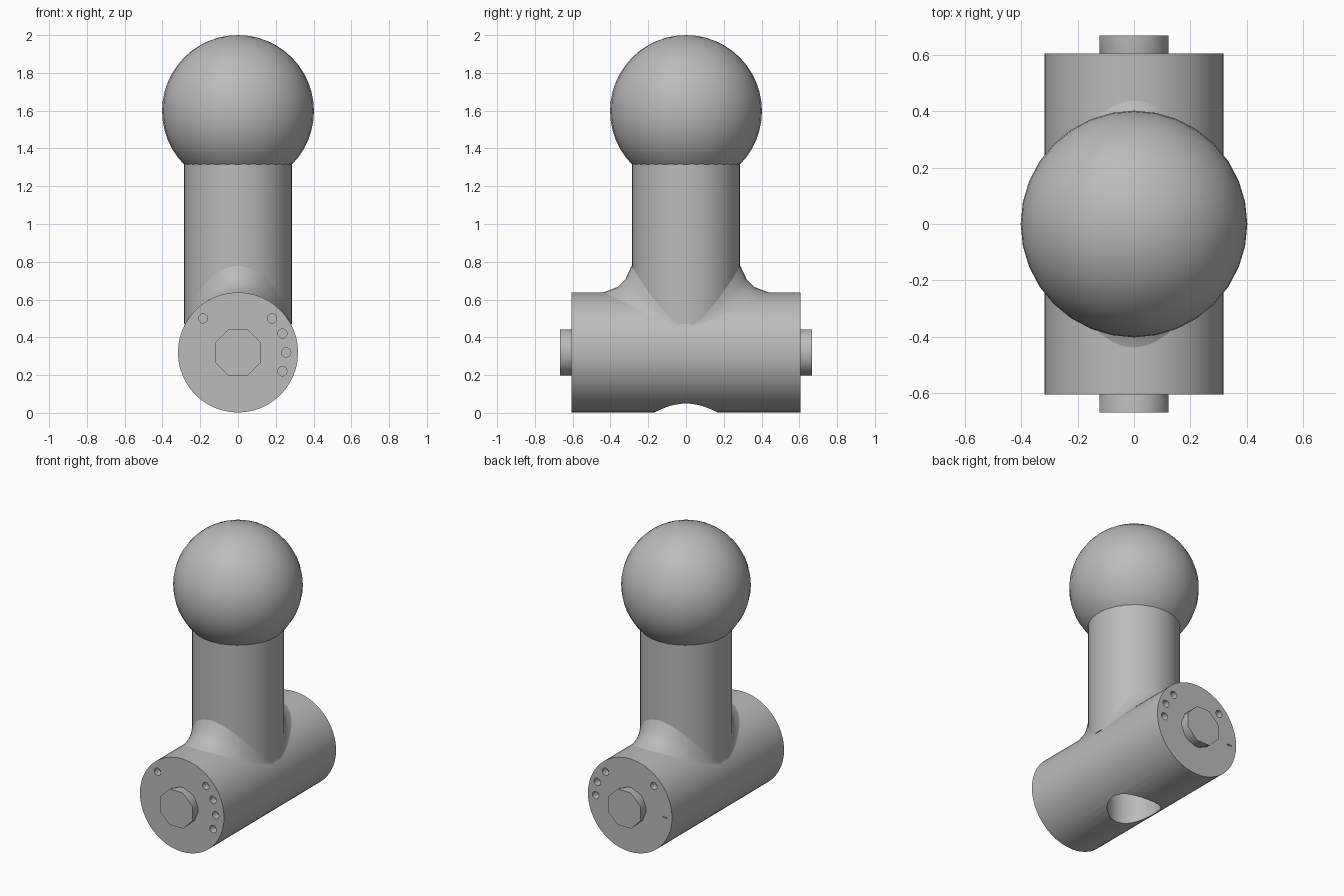
import bpy, bmesh, math
from mathutils import Matrix

if "Cube" in bpy.data.objects:
    bpy.data.objects.remove(bpy.data.objects["Cube"])

grey = bpy.data.materials.new("mid grey")
grey.use_nodes = True
tone = (0.5, 0.5, 0.5, 1)
grey.diffuse_color = tone
grey.node_tree.nodes["Principled BSDF"].inputs["Base Color"].default_value = tone

BODY_R, BODY_Z, HALF = 0.318, 0.32, 0.605
COL_R = 0.286


def finish(bm, name, smooth=True):
    bmesh.ops.recalc_face_normals(bm, faces=bm.faces)
    mesh = bpy.data.meshes.new(name)
    bm.to_mesh(mesh)
    bm.free()
    mesh.materials.append(grey)
    obj = bpy.data.objects.new(name, mesh)
    bpy.context.collection.objects.link(obj)
    if smooth:
        smooth_obj(obj)
    return obj


def smooth_obj(obj):
    bpy.ops.object.select_all(action='DESELECT')
    obj.select_set(True)
    bpy.context.view_layer.objects.active = obj
    bpy.ops.object.shade_smooth_by_angle(angle=math.radians(35))


def add_cylinder(bm, radius, length, centre, sides, along_y=False, scale_z=1):
    turn = Matrix.Rotation(math.pi / 2, 4, 'X') if along_y else Matrix()
    squash = Matrix.Diagonal((1, 1, scale_z, 1))
    bmesh.ops.create_cone(bm, cap_ends=True, segments=sides, radius1=radius,
                          radius2=radius, depth=length,
                          matrix=Matrix.Translation(centre) @ squash @ turn)


# Ball head
bm = bmesh.new()
bmesh.ops.create_uvsphere(bm, u_segments=32, v_segments=24, radius=0.402,
                          matrix=Matrix.Translation((0, 0, 1.598)))
finish(bm, "ball_head")

# Upright column
bm = bmesh.new()
add_cylinder(bm, COL_R, 0.9, (0, 0, 0.92), 48)
finish(bm, "column")

# Horizontal barrel with its cutters
bm = bmesh.new()
add_cylinder(bm, BODY_R, 2 * HALF, (0, 0, BODY_Z), 48, along_y=True)
barrel = finish(bm, "barrel", smooth=False)

bm = bmesh.new()
add_cylinder(bm, 0.167, 0.54, (0, 0, 0.17), 32)
front = [(-0.185, 0.18), (0.18, 0.18), (0.235, 0.1), (0.255, 0), (0.235, -0.1)]
back = [(0.185, 0.18), (0.248, 0.094), (0.26, 0), (-0.18, 0.18)]
for end, spots in ((-1, front), (1, back)):
    for x, z in spots:
        add_cylinder(bm, 0.025, 0.1, (x, end * HALF, BODY_Z + z), 12, True)
# Narrow slot on the back end
add_cylinder(bm, 0.02, 0.1, (-0.264, HALF, BODY_Z - 0.013), 12, True, 0.2)
cutter = finish(bm, "hole_cutter", smooth=False)
cutter.hide_render = True

cut = barrel.modifiers.new("holes", 'BOOLEAN')
cut.operation = 'DIFFERENCE'
cut.solver = 'EXACT'
cut.object = cutter
bpy.context.view_layer.objects.active = barrel
bpy.ops.object.modifier_apply(modifier=cut.name)
bpy.data.objects.remove(cutter)
smooth_obj(barrel)

# Flared fillet between column and barrel, widest at front and back
bm = bmesh.new()
STEPS, rings = 48, []
for reach, rise in ((0, 1), (0.22, 0.5), (0.5, 0.2), (1, 0)):
    ring = []
    for i in range(STEPS):
        a = 2 * math.pi * i / STEPS
        spread = abs(math.sin(a)) ** 1.5
        r = COL_R + 0.002 + 0.15 * reach * spread
        x, y = COL_R * math.cos(a) * (1 + 0.1 * reach * spread), r * math.sin(a)
        z = BODY_Z + math.sqrt(BODY_R ** 2 - x * x) + 0.14 * rise * spread
        ring.append(bm.verts.new((x, y, z)))
    rings.append(ring)
for upper, lower in zip(rings, rings[1:]):
    for i in range(STEPS):
        j = (i + 1) % STEPS
        bm.faces.new((upper[i], upper[j], lower[j], lower[i]))
bmesh.ops.remove_doubles(bm, verts=bm.verts, dist=0.0005)
finish(bm, "column_fillet")

# Faceted bolt heads on both ends
for end, name in ((-1, "front_bolt"), (1, "back_bolt")):
    bm = bmesh.new()
    loops = []
    for y, r, twist in ((HALF - 0.02, 0.123, 0), (0.668, 0.132, 0.5)):
        loops.append([bm.verts.new((r * math.cos((i + twist) * math.pi / 4), end * y,
                                    BODY_Z + r * math.sin((i + twist) * math.pi / 4)))
                      for i in range(8)])
    inner, outer = loops
    for i in range(8):
        j = (i + 1) % 8
        bm.faces.new((inner[i], inner[j], outer[i]))
        bm.faces.new((inner[j], outer[j], outer[i]))
    bm.faces.new(inner)
    bm.faces.new(outer)
    finish(bm, name)
